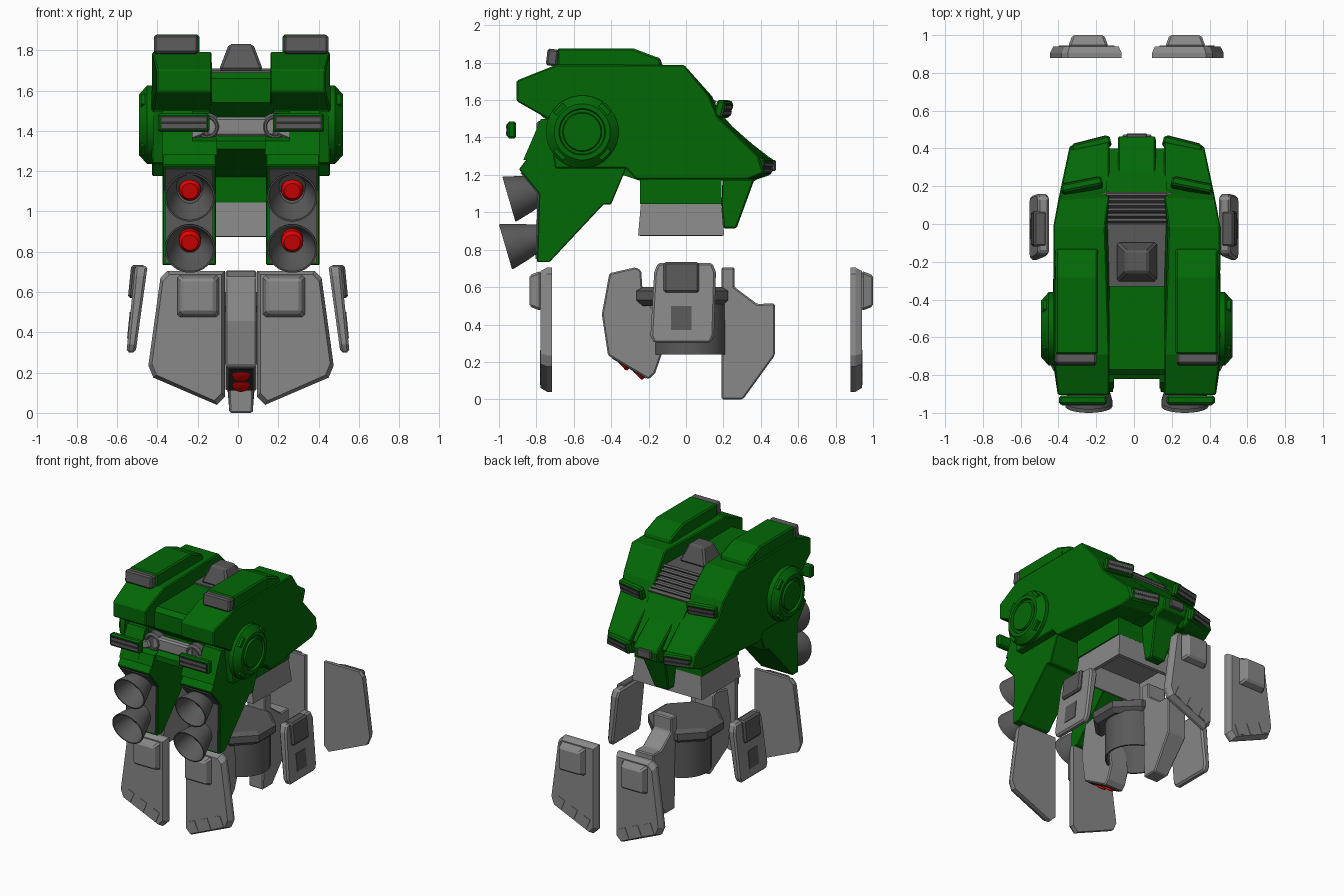
import bpy, bmesh, math
from mathutils import Vector, Matrix

old = bpy.data.objects.get("Cube")
if old:
    bpy.data.objects.remove(old)

CX = 0.015  # centre line of the body


def material(name, r, g, b):
    m = bpy.data.materials.new(name)
    m.use_nodes = True
    m.diffuse_color = (r, g, b, 1)
    m.node_tree.nodes["Principled BSDF"].inputs["Base Color"].default_value = (r, g, b, 1)
    return m


GREEN = material("armour green", 0.001, 0.14, 0.002)
GREY = material("light grey", 0.25, 0.25, 0.25)
DARK = material("dark grey", 0.1, 0.1, 0.1)
BLACK = material("slot black", 0.025, 0.025, 0.025)
RED = material("burner red", 0.75, 0.001, 0.001)


def finish(bm, name, mat, bevel=0, smooth=False):
    bmesh.ops.recalc_face_normals(bm, faces=bm.faces)
    me = bpy.data.meshes.new(name)
    bm.to_mesh(me)
    bm.free()
    me.materials.append(mat)
    ob = bpy.data.objects.new(name, me)
    bpy.context.scene.collection.objects.link(ob)
    if bevel:
        mod = ob.modifiers.new("chamfer", "BEVEL")
        mod.width, mod.segments, mod.limit_method = bevel, 1, "ANGLE"
    if smooth:
        bpy.ops.object.select_all(action="DESELECT")
        ob.select_set(True)
        bpy.context.view_layer.objects.active = ob
        bpy.ops.object.shade_smooth_by_angle(angle=math.radians(35))
    return ob


def prism(name, pts, a, b, mat, axis="x", bevel=0, warp=None, cx=CX):
    """Extrude a profile: (y, z) along x, or (x, z) along y."""
    bm = bmesh.new()
    put = (lambda p, t: (t, p[0], p[1])) if axis == "x" else (lambda p, t: (p[0], t, p[1]))
    lo = [bm.verts.new(put(p, a)) for p in pts]
    hi = [bm.verts.new(put(p, b)) for p in pts]
    bm.faces.new(lo)
    bm.faces.new(hi)
    for i in range(len(pts)):
        j = (i + 1) % len(pts)
        bm.faces.new((lo[i], lo[j], hi[j], hi[i]))
    for v in bm.verts:
        if warp:
            warp(v.co)
        v.co.x += cx
    return finish(bm, name, mat, bevel)


def box(name, c, size, mat, bevel=0, rot=(0, 0, 0), top=1):
    """Box whose top may be narrower than its base."""
    bm = bmesh.new()
    bmesh.ops.create_cube(bm, size=1)
    for v in bm.verts:
        k = top if v.co.z > 0 else 1
        v.co = Vector((v.co.x * size[0] * k, v.co.y * size[1] * k, v.co.z * size[2]))
    turn = Matrix.Rotation(rot[2], 4, "Z") @ Matrix.Rotation(rot[1], 4, "Y") @ Matrix.Rotation(rot[0], 4, "X")
    bm.transform(Matrix.Translation((c[0] + CX, c[1], c[2])) @ turn)
    return finish(bm, name, mat, bevel)


def lathe(name, prof, origin, axis, mat, n=32, smooth=True):
    """Spin (radius, distance) points around an axis."""
    bm = bmesh.new()
    rings = [[bm.verts.new((r * math.cos(math.tau * (i + .5) / n), r * math.sin(math.tau * (i + .5) / n), t))
              for i in range(n)] for r, t in prof]
    for p, q in zip(rings, rings[1:]):
        for i in range(n):
            bm.faces.new((p[i], p[(i + 1) % n], q[(i + 1) % n], q[i]))
    bm.faces.new(rings[0])
    bm.faces.new(rings[-1])
    turn = Vector(axis).to_track_quat("Z", "Y").to_matrix().to_4x4()
    bm.transform(Matrix.Translation(Vector(origin) + Vector((CX, 0, 0))) @ turn)
    return finish(bm, name, mat, 0, smooth)


def taper_hull(co):
    # hull narrows towards both ends and its rear edge slants forward
    if abs(co.x) > 0.3:
        if co.y > 0:
            co.x *= 1 - 0.43 * co.y
            co.y *= 0.9
        elif co.y < -.85:
            co.x *= .945
    elif abs(co.y) < .05:
        co.x *= 1.15


# central body, deck and collar
prism("centre_body", [(-.80, 1.66), (-.80, 1.54), (-.72, 1.47), (-.72, 1.42), (-.82, 1.35), (-.82, 1.31), (-.34, 1.2),
                      (-.25, 1.17), (.35, 1.17), (.40, 1.28), (.17, 1.55), (0, 1.69), (-.77, 1.69)], -.16, .16, GREEN)
prism("deck_panel", [(-.33, 1.68), (-.33, 1.70), (0, 1.70), (.17, 1.565), (.16, 1.53), (0, 1.66)], -.18, .18, DARK)
for i in range(6):
    box("deck_rib", (0, .015 + .027 * i, 1.695 - .0215 * i), (.32, .016, .025), DARK, rot=(-.67, 0, 0))
box("deck_hump", (0, -.2, 1.765), (.22, .215, .13), DARK, .012, top=.55)
box("collar", (0, -.028, 1.12), (.56, .436, .15), GREEN)

# hollow skirt under the collar
bm = bmesh.new()
bmesh.ops.create_cube(bm, size=1)
for v in bm.verts:
    k = 1 if v.co.z > 0 else 1.07
    v.co = Vector((v.co.x * .54 * k + CX, v.co.y * .43 * k - .026, v.co.z * .175 + .964))
bmesh.ops.delete(bm, geom=[f for f in bm.faces if f.calc_center_median().z < .9], context="FACES")
skirt = finish(bm, "waist_skirt", GREY)
wall = skirt.modifiers.new("wall", "SOLIDIFY")
wall.thickness = .03

# rear flap
prism("rear_flap", [(.2, .914), (.27, .914), (.364, 1.17), (.45, 1.2), (.465, 1.28), (.27, 1.43), (.2, 1.3), (.19, 1.05)],
      -.1, .1, GREEN, bevel=.008, warp=lambda co: setattr(co, "x", co.x * (1 if co.z > 1.1 else .6)))
box("rear_block", (0, .46, 1.25), (.11, .04, .06), DARK, .006)

# front bar
box("front_bar", (0, -.765, 1.42), (.34, .06, .095), GREY, .012)


def clip(name, c, length, tilt, s, turn=0):
    """Green housing with a dark slot and two light bars."""
    face = -1 if c[1] < 0 else 1
    rot = Matrix.Rotation(turn * s, 4, "Z") @ Matrix.Rotation(tilt, 4, "X")
    c = Vector((c[0] * s, c[1], c[2]))

    def part(n, off, size, mat, bev=0):
        box(n, c + rot @ Vector(off), size, mat, bev, rot=(tilt, 0, turn * s))
    part(name, (0, 0, 0), (length, .046, .092), GREEN, .01)
    part(name + "_slot", (0, .022 * face, 0), (length - .03, .01, .065), BLACK)
    for h in (-.016, .016):
        part(name + "_bar", (0, .025 * face, h), (length - .035, .01, .018), DARK)


for s in (-1, 1):
    # side hull with raised ridge and vent
    prism("side_hull", [(-.905, 1.705), (-.69, 1.79), (-.01, 1.788), (.14, 1.62), (.19, 1.51), (.43, 1.30), (.46, 1.21),
                        (.364, 1.176), (-.267, 1.176), (-.32, 1.235), (-.70, 1.235), (-.74, 1.50), (-.905, 1.594)],
          .145 * s, .443 * s, GREEN, bevel=.007, warp=taper_hull)
    prism("roof_ridge", [(-.69, 1.74), (-.69, 1.877), (-.283, 1.877), (-.14, 1.823), (-.12, 1.74)],
          .205 * s, .43 * s, GREEN, bevel=.01)
    box("roof_vent", (.323 * s, -.715, 1.828), (.22, .06, .09), DARK, .01, rot=(-.12, 0, 0))
    lathe("ridge_hatch", [(.035, 0), (.035, .008)], (.424 * s, -.26, 1.81), (s, 0, 0), GREEN, 20)

    # shoulder disc with ring and lugs
    lathe("shoulder_disc", [(.195, 0), (.195, .035), (.15, .075), (.125, .075), (.12, .06), (.105, .06), (.1, .075)],
          (.432 * s, -.555, 1.43), (s, 0, 0), GREEN)
    for k in range(4):
        a = math.pi / 4 + k * math.pi / 2
        box("disc_lug", (.482 * s, -.555 + .165 * math.cos(a), 1.43 + .165 * math.sin(a)),
            (.03, .035, .07), GREEN, rot=(a, 0, 0))

    # thruster mount, recessed at the joint, with dark lining
    prism("thruster_mount", [(-.84, 1.3), (-.33, 1.3), (-.32, 1.235), (-.40, 1.043), (-.44, 1.043), (-.73, .733),
                             (-.797, .733), (-.786, 1.10), (-.893, 1.23)], .125 * s, .39 * s, GREEN, bevel=.005)
    prism("mount_shoulder", [(-.775, 1.50), (-.33, 1.5), (-.33, 1.28), (-.87, 1.28)], .24 * s, .39 * s, GREEN)
    prism("joint_recess", [(-.73, 1.50), (-.33, 1.5), (-.33, 1.28), (-.87, 1.28), (-.838, 1.35), (-.73, 1.4)],
          .12 * s, .245 * s, GREEN)
    prism("mount_lining", [(-.79, .75), (-.78, 1.10), (-.875, 1.215), (-.885, 1.21), (-.794, 1.10), (-.804, .75)],
          .138 * s, .377 * s, DARK)
    for y, z in ((-.947, 1.07), (-.965, .815)):
        d = Vector((0, -.96, -.28))
        base = Vector((.254 * s, y, z)) - d * .2
        lathe("nozzle", [(.065, -.03), (.065, .0), (.1, .1), (.125, .19), (.125, .2), (.117, .2), (.09, .1), (.055, .03)],
              base, d, DARK, 28)
        lathe("burner", [(.055, .02), (.055, .07), (.04, .09)], base, d, RED, 20)

    # front joint bolt and clips
    lathe("joint_bolt", [(.07, 0), (.07, .06), (.055, .075), (.045, .075), (.04, .065)], (.17 * s, -.725, 1.42),
          (0, -1, 0), DARK, 24)
    box("joint_lug", (.235 * s, -.775, 1.39), (.1, .06, .06), GREY, .01, rot=(0, .4 * s, 0))
    clip("front_clip", (.285, -.932, 1.44), .255, 0, s)
    clip("upper_rear_clip", (.29, .2, 1.553), .22, -.25, s, -.2)
    clip("lower_rear_clip", (.24, .415, 1.245), .21, -.2, s, -.25)

    # hanging front and rear plates, flat inside and chamfered outside
    out = [(.08, .705), (.365, .705), (.40, .67), (.46, .235), (.435, .175), (.12, .04), (.08, .08)]
    for face, y0, padx in ((-1, -.717, .213), (1, .88, .257)):
        y1 = y0 + .06 * face
        label = "front" if face < 0 else "rear"

        def narrow(co, y1=y1):
            if abs(co.y - y1) < .001:
                co.x = .26 * s + (co.x - .26 * s) * .91
                co.z = .39 + (co.z - .39) * .94
        sheet = [(x * s, z) for x, z in out]
        ym = y0 + .025 * face
        prism(label + "_plate_back", sheet, y0, ym, GREY, "y")
        prism(label + "_plate", sheet, ym, y1, GREY, "y", warp=narrow)
        box(label + "_plate_pad", (padx * s, y1 + .029 * face, .58), (.215, .215, .064), GREY, .012,
            rot=(-face * math.pi / 2, 0, 0), top=.78)
        for k in range(3):
            box(label + "_plate_tab", ((.16 + .105 * k) * s, y1 - .006 * face, .125 + .045 * k), (.055, .02, .08), GREY,
                rot=(0, -.4 * s, 0))

    # leaning side plates with dark pad and window
    def lean(co):
        co.x += s * (.138 if abs(co.x) < .48 else .1) * (.735 - co.z)
    prism("side_plate", [(-.15, .73), (.14, .73), (.16, .68), (.15, .34), (.13, .30), (-.17, .30), (-.19, .34),
                         (-.17, .68)], .448 * s, .51 * s, GREY, bevel=.012, warp=lean, cx=0)
    prism("side_plate_pad", [(-.12, .57), (.07, .57), (.07, .735), (-.12, .735)], .46 * s, .53 * s, DARK,
          bevel=.012, warp=lean, cx=0)
    prism("side_plate_window", [(-.08, .37), (.03, .37), (.03, .50), (-.08, .50)], .50 * s, .514 * s, DARK,
          warp=lean, cx=0)

# pelvis: eight-sided disc over a hollow drum
lathe("pelvis_disc", [(.23, 0), (.265, .03), (.265, .08), (.23, .1)], (0, -.02, .5), (0, 0, 1), DARK, 8, False)
lathe("pelvis_drum", [(.2, .27), (.2, 0), (.188, 0), (.188, .25)], (0, .02, .24), (0, 0, 1), DARK, 28)

# crotch armour with lamps
prism("front_crotch", [(-.41, .674), (-.27, .706), (-.24, .69), (-.23, .55), (-.17, .48), (-.13, .24), (-.165, .14),
                       (-.2, .107), (-.417, .235), (-.45, .455)], -.077, .077, GREY, bevel=.008)
prism("lamp_panel", [(-.395, .222), (-.215, .115), (-.217, .112), (-.397, .219)], -.062, .062, BLACK)
for y, z in ((-.338, .192), (-.256, .143)):
    lathe("lamp", [(.044, -.01), (.044, .01), (.034, .014)], (0, y, z), (0, -.72, -.69), RED, 20)
prism("rear_crotch", [(.19, .706), (.26, .706), (.26, .60), (.38, .51), (.475, .513), (.475, .235), (.305, 0), (.19, 0)],
      -.077, .077, GREY, bevel=.008, warp=lambda co: setattr(co, "x", co.x * (1 if co.z > .1 else .75)))
